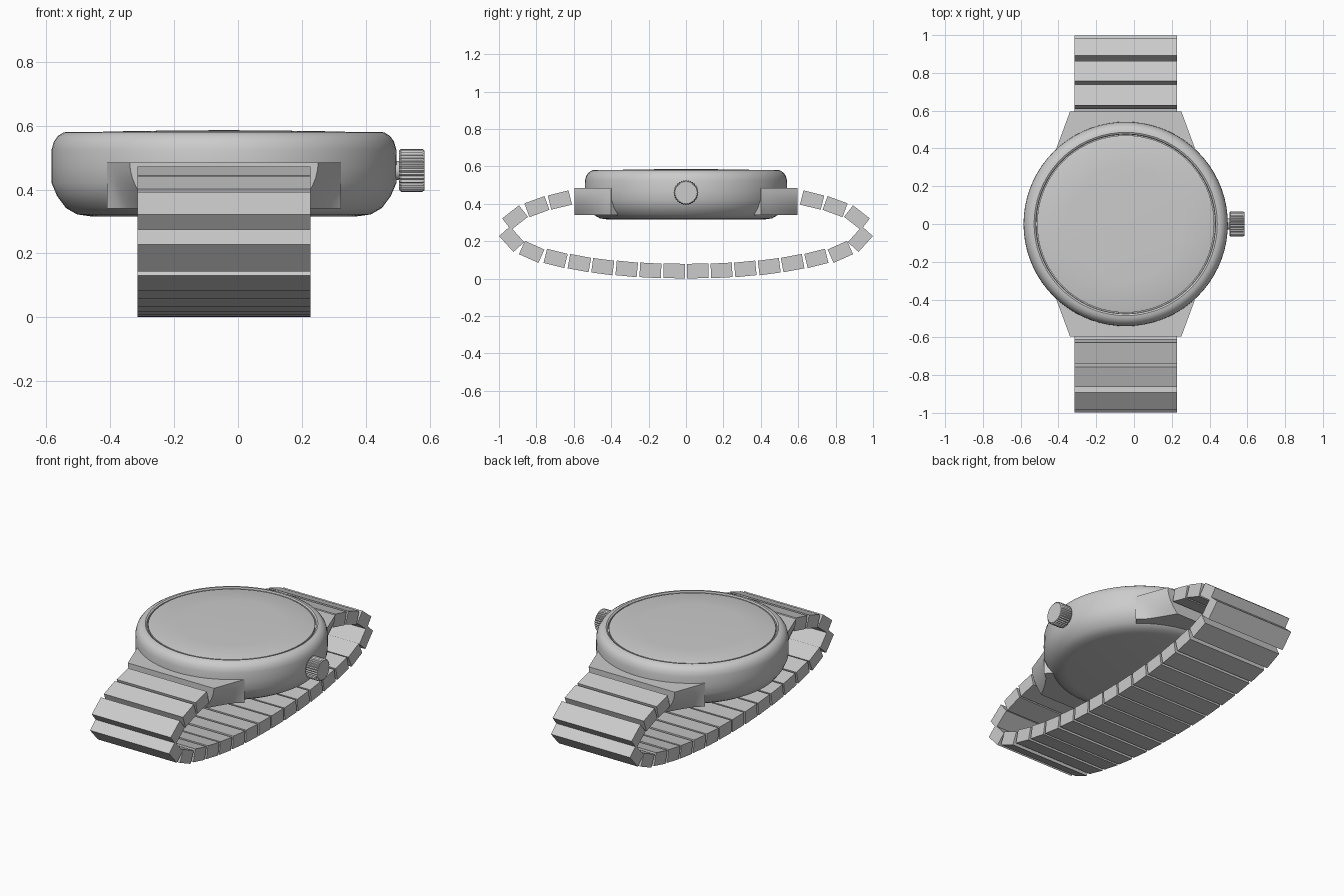
import bpy, bmesh, math
from mathutils import Vector

if "Cube" in bpy.data.objects:
    bpy.data.objects.remove(bpy.data.objects["Cube"])

CX = -0.044  # centre line of case and strap


def finish(name, bm, smooth=True):
    bmesh.ops.recalc_face_normals(bm, faces=bm.faces[:])
    me = bpy.data.meshes.new(name)
    bm.to_mesh(me)
    bm.free()
    ob = bpy.data.objects.new(name, me)
    bpy.context.collection.objects.link(ob)
    if smooth:
        bpy.ops.object.select_all(action='DESELECT')
        ob.select_set(True)
        bpy.context.view_layer.objects.active = ob
        bpy.ops.object.shade_smooth_by_angle(angle=math.radians(30))
    return ob


def loft(bm, rings, cap=True):
    vs = [[bm.verts.new(p) for p in r] for r in rings]
    n = len(vs[0])
    for a, b in zip(vs, vs[1:]):
        for i in range(n):
            j = (i + 1) % n
            bm.faces.new((a[i], a[j], b[j], b[i]))
    if cap:
        bm.faces.new(vs[0])
        bm.faces.new(vs[-1])


def turned(name, profile, n=72):
    # profile of (radius, z) spun round the case axis
    bm = bmesh.new()
    loft(bm, [[(CX + r * math.cos(2 * math.pi * i / n), r * math.sin(2 * math.pi * i / n), z)
               for i in range(n)] for r, z in profile])
    return finish(name, bm)


def along_x(name, stations, n, flute=0.0):
    # stations of (x, radius), axis along x at the crown height
    bm = bmesh.new()
    loft(bm, [[(x, (r - flute * (i % 2)) * math.cos(2 * math.pi * i / n),
                0.46 + (r - flute * (i % 2)) * math.sin(2 * math.pi * i / n))
               for i in range(n)] for x, r in stations])
    return finish(name, bm)


# Case with bezel and groove for the crystal
turned("case", [(0.41, 0.315), (0.46, 0.322), (0.495, 0.342), (0.523, 0.38), (0.54, 0.42),
                (0.541, 0.47), (0.54, 0.525), (0.533, 0.55), (0.52, 0.568), (0.502, 0.579),
                (0.485, 0.581), (0.476, 0.576), (0.474, 0.56)])

# Slightly domed crystal
turned("crystal", [(0.469, 0.555), (0.469, 0.576), (0.46, 0.579), (0.3, 0.583),
                   (0.15, 0.585), (0.01, 0.586)])

# Crown and stem
along_x("crown_stem", [(0.47, 0.03), (0.51, 0.03)], 24)
along_x("crown", [(0.505, 0.062), (0.51, 0.067), (0.578, 0.067), (0.585, 0.062)], 64, 0.005)

# Lugs: flared blocks that round off underneath towards the strap
for side, sy in (("front", -1), ("back", 1)):
    bm = bmesh.new()
    rings = []
    for k in range(7):
        t = k / 6
        y = 0.40 + 0.195 * t
        top = 0.367 - 0.072 * t
        half = []
        for m in range(7):
            a = m / 6
            half.append((top - 0.07 * t ** 0.5 * a ** 2, 0.485 - 0.145 * a))
        ring = [(CX + w, sy * y, z) for w, z in half]
        ring += [(CX - w, sy * y, z) for w, z in reversed(half)]
        rings.append(ring)
    # root buried in the case
    rings.insert(0, [(CX + (p[0] - CX) * 0.85, sy * 0.30, p[2]) for p in rings[0]])
    rings[0:1] = [[(p[0], sy * 0.34, p[2]) for p in rings[0]]]
    loft(bm, rings)
    finish(side + "_lug", bm)

# Strap links: (y, z, tilt in degrees), mirrored front to back
links = [(0.674, 0.42, -14), (0.797, 0.385, -20), (0.914, 0.326, -38), (0.932, 0.211, 48),
         (0.825, 0.143, 24), (0.697, 0.108, 14), (0.57, 0.083, 10.5), (0.445, 0.064, 7.5),
         (0.317, 0.052, 5.5), (0.19, 0.044, 3), (0.063, 0.041, 1)]
for side, sy in (("front", -1), ("back", 1)):
    for i, (y, z, deg) in enumerate(links):
        a = math.radians(deg)
        u = Vector((0, math.cos(a), math.sin(a))) * 0.057
        v = Vector((0, -math.sin(a), math.cos(a))) * 0.039
        c = Vector((CX, y, z))
        section = [c + u + v, c - u + v, c - u - v, c + u - v]
        bm = bmesh.new()
        loft(bm, [[(p.x + dx, sy * p.y, p.z) for p in section] for dx in (-0.271, 0.271)])
        finish(f"{side}_strap_link_{i + 1}", bm, smooth=False)
